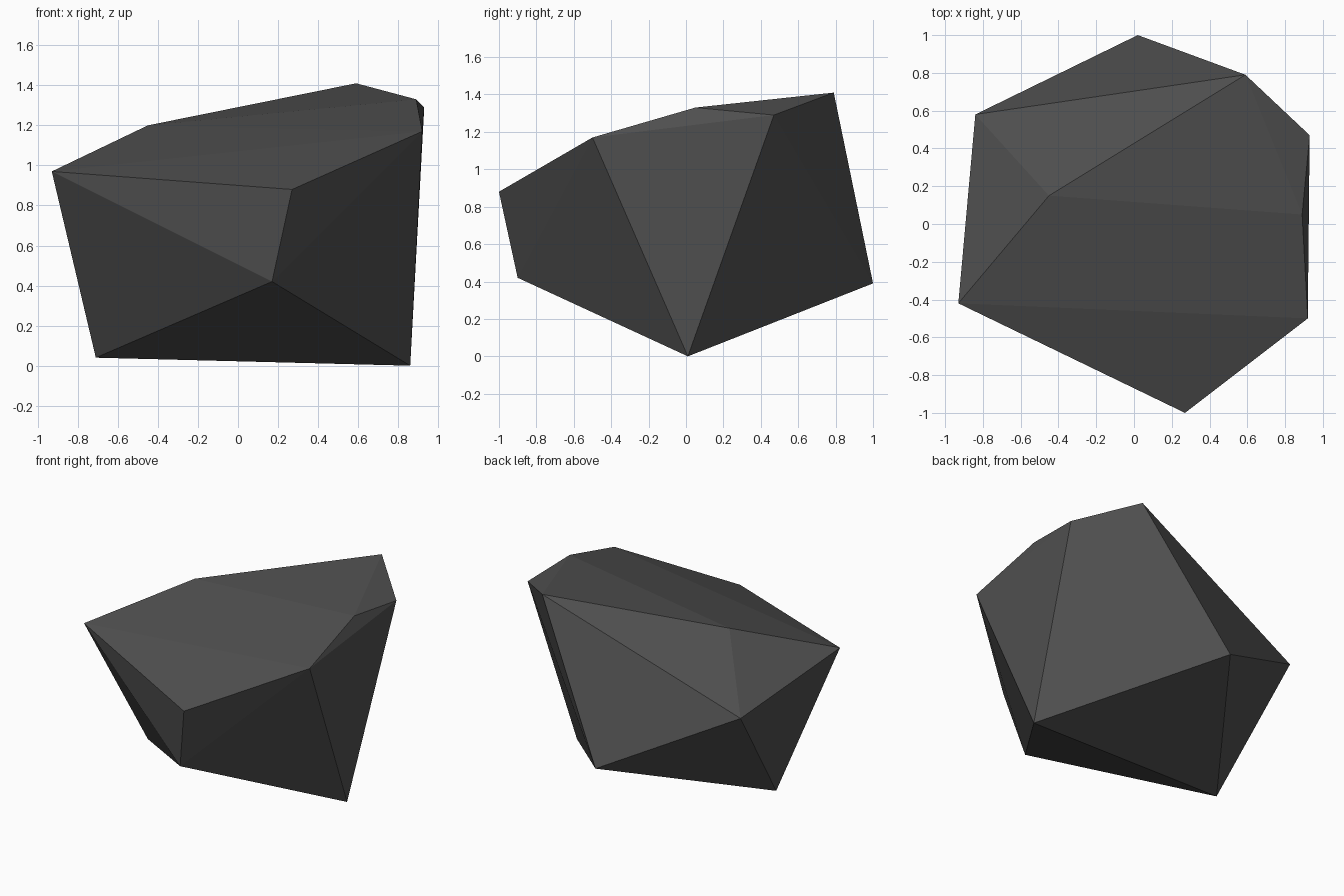
import bpy
import bmesh

# Remove the default object
default_cube = bpy.data.objects.get("Cube")
if default_cube:
    bpy.data.objects.remove(default_cube, do_unlink=True)


def make_material(name, colour):
    material = bpy.data.materials.new(name)
    material.use_nodes = True
    material.diffuse_color = colour
    shader = next(n for n in material.node_tree.nodes if n.type == "BSDF_PRINCIPLED")
    shader.inputs["Base Color"].default_value = colour
    shader.inputs["Roughness"].default_value = 0.9
    return material


def make_boulder(name, corners, material):
    """Wrap the corner points in a faceted convex shell."""
    bm = bmesh.new()
    for corner in corners:
        bm.verts.new(corner)
    bmesh.ops.convex_hull(bm, input=list(bm.verts))
    bmesh.ops.recalc_face_normals(bm, faces=list(bm.faces))
    for face in bm.faces:
        face.smooth = False
    mesh = bpy.data.meshes.new(name)
    bm.to_mesh(mesh)
    bm.free()
    mesh.materials.append(material)
    boulder = bpy.data.objects.new(name, mesh)
    bpy.context.scene.collection.objects.link(boulder)
    return boulder


# Corners of the rock: sloping crown, wide girdle and narrow base ridge
crown = [(0.59, 0.79, 1.41), (0.93, 0.47, 1.29), (0.89, 0.05, 1.33),
         (0.92, -0.5, 1.17), (-0.45, 0.15, 1.2)]
girdle = [(0.27, -1, 0.88), (-0.93, -0.42, 0.97), (-0.84, 0.58, 0.82),
          (0.02, 1, 0.39), (0.17, -0.9, 0.42)]
base_ridge = [(0.86, 0.01, 0), (-0.71, -0.01, 0.04)]

dark_stone = make_material("dark grey stone", (0.08, 0.08, 0.08, 1))
make_boulder("boulder", crown + girdle + base_ridge, dark_stone)
